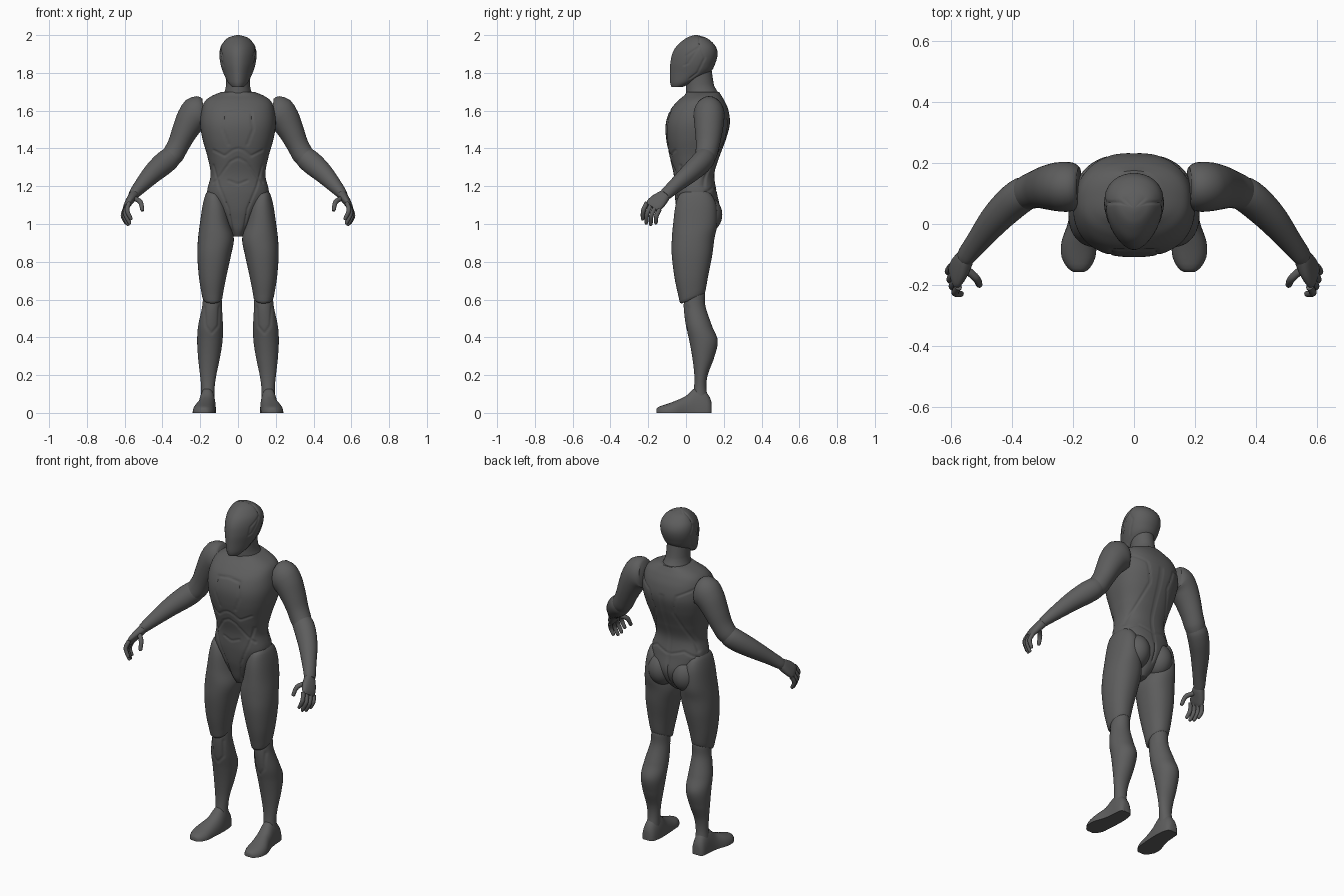
import bpy, bmesh, math
from mathutils import Vector

cube = bpy.data.objects.get("Cube")
if cube:
    bpy.data.objects.remove(cube)

grey = bpy.data.materials.new("dark grey")
grey.use_nodes = True
tone = (0.11, 0.11, 0.11, 1)
grey.diffuse_color = tone
shader = grey.node_tree.nodes["Principled BSDF"]
shader.inputs["Base Color"].default_value = tone
shader.inputs["Roughness"].default_value = 0.7


def spline(rows, res):
    """Catmull-Rom resampling of rows; the first three values are the centre."""
    out = []
    for i in range(len(rows) - 1):
        a, b, c, d = (rows[min(max(i + k, 0), len(rows) - 1)] for k in (-1, 0, 1, 2))
        steps = max(2, int((Vector(b[:3]) - Vector(c[:3])).length / res))
        for s in range(steps):
            t = s / steps
            out.append([q + t / 2 * (r - p + t * (2*p - 5*q + 4*r - w + t * (3*q - 3*r + w - p)))
                        for p, q, r, w in zip(a, b, c, d)])
    return out + [list(rows[-1])]


def finish(name, bm, mirror):
    bmesh.ops.recalc_face_normals(bm, faces=bm.faces)
    mesh = bpy.data.meshes.new(name)
    bm.to_mesh(mesh)
    bm.free()
    obj = bpy.data.objects.new(name, mesh)
    bpy.context.collection.objects.link(obj)
    mesh.materials.append(grey)
    if mirror:
        mod = obj.modifiers.new("Mirror", "MIRROR")
        mod.use_mirror_merge = False
    bpy.ops.object.select_all(action="DESELECT")
    obj.select_set(True)
    bpy.context.view_layer.objects.active = obj
    bpy.ops.object.shade_smooth_by_angle(angle=math.radians(50))
    return obj


def loft(name, rows, n=2.0, sides=32, res=0.015, mirror=True, shape=None, grooves=None):
    """Skin superellipse rings; each row holds centre, first axis, second axis."""
    bm = bmesh.new()
    rings = []
    for row in spline(rows, res):
        c, u, v = Vector(row[:3]), Vector(row[3:6]), Vector(row[6:9])
        ring = []
        for k in range(sides):
            a = math.tau * k / sides
            p, q = (math.copysign(abs(f) ** (2 / n), f) for f in (math.cos(a), math.sin(a)))
            if shape:
                p, q = shape(p, q)
            ring.append(bm.verts.new(c + u * p + v * q))
        rings.append(ring)
    for r0, r1 in zip(rings, rings[1:]):
        for k in range(sides):
            j = (k + 1) % sides
            bm.faces.new((r0[k], r0[j], r1[j], r1[k]))
    bm.faces.new(rings[0])
    bm.faces.new(rings[-1])
    if grooves:
        bmesh.ops.recalc_face_normals(bm, faces=bm.faces)
        bm.normal_update()
        moves = [(v, v.normal * grooves(v.co)) for v in bm.verts]
        for v, m in moves:
            v.co -= m
    return finish(name, bm, mirror)


def level(z, x0, x1, y0, y1, tilt=0.0):
    """Horizontal section given by its extents."""
    ry = (y1 - y0) / 2
    return ((x0 + x1) / 2, (y0 + y1) / 2, z, (x1 - x0) / 2, 0, 0, 0, ry, tilt * ry)


def limb(rows):
    """Sections square to a path of points with two radii."""
    out = []
    for i, (x, y, z, ra, rb) in enumerate(rows):
        t = Vector(rows[min(i + 1, len(rows) - 1)][:3]) - Vector(rows[max(i - 1, 0)][:3])
        t.normalize()
        v = Vector((0, 1, 0))
        v = (v - t * v.dot(t)).normalized()
        u = v.cross(t)
        out.append((x, y, z, *(u * ra), *(v * rb)))
    return out


def cut(u, v, lines, width=0.008, depth=0.005):
    """Groove depth at a point near any of the lines."""
    p, best = Vector((u, v)), 1.0
    for line in lines:
        for a, b in zip(line, line[1:]):
            a, b = Vector(a), Vector(b)
            t = min(max((p - a).dot(b - a) / (b - a).length_squared, 0), 1)
            best = min(best, (p - a - (b - a) * t).length)
    return depth * max(0, 1 - best / width)


# Torso with rib, belly, hip, spine and shoulder blade lines
FRONT = [((0, 1.4), (.03, 1.39), (.07, 1.36), (.13, 1.39)),
         ((0, 1.35), (.04, 1.33), (.1, 1.25), (.13, 1.22)),
         ((.13, 1.31), (.1, 1.2), (.05, 1.08), (.03, .96)),
         ((0, 1.21), (.05, 1.23)),
         ((.0, 1.6), (.07, 1.59), (.08, 1.5), (.05, 1.42))]
BACK = [((0, 1.55), (0, 1.0)), ((.17, 1.6), (.09, 1.56), (.06, 1.45), (.11, 1.3), (.15, 1.2)),
        ((0, 1.17), (.09, 1.2), (.15, 1.17))]


def torso_lines(co):
    return cut(abs(co.x), co.z, FRONT if co.y < 0.05 else BACK)


trunk = [(.935, .025, .0, .09), (.97, .045, -.02, .13), (1.02, .08, -.035, .165),
         (1.08, .12, -.05, .18), (1.16, .163, -.06, .165), (1.26, .145, -.065, .15),
         (1.35, .16, -.085, .175), (1.45, .188, -.105, .212), (1.53, .2, -.107, .232),
         (1.6, .193, -.085, .225), (1.65, .175, -.045, .205), (1.68, .135, -.01, .187),
         (1.7, .085, .005, .175)]
loft("torso", [level(z, -w, w, f, b) for z, w, f, b in trunk], n=2.4, sides=144,
     res=.006, mirror=False, grooves=torso_lines)

# Neck
neck = [(1.64, .09, 0, .19), (1.69, .075, .0, .175), (1.73, .064, .0, .15), (1.82, .062, .0, .135)]
loft("neck", [level(z, -w, w, f, b) for z, w, f, b in neck], sides=48, mirror=False)

# Head with a pointed mask front, ear recess and cap seam
EAR = [((.07, 1.94), (.0, 1.89), (-.01, 1.84), (.01, 1.85), (.07, 1.94)),
       ((.07, 1.94), (.1, 1.88), (.06, 1.8), (.02, 1.77)), ((.07, 1.94), (.07, 2.0))]
skull = [(1.725, .03, -.077, -.02), (1.75, .052, -.084, .04), (1.8, .076, -.085, .125),
         (1.85, .091, -.083, .155), (1.9, .096, -.073, .167), (1.94, .089, -.051, .157),
         (1.973, .067, -.015, .127), (1.99, .043, .013, .097), (2.0, .008, .045, .06)]
loft("head", [level(z, -w, w, f, b) for z, w, f, b in skull], sides=112, res=.005, mirror=False,
     shape=lambda p, q: (p * (1 + .22 * q), q), grooves=lambda co: cut(co.y, co.z, EAR, .007, .004))

# Thighs, cut on a slant above the knee
thigh = [(1.185, .125, .15, .03, .08, 0), (1.16, .09, .17, -.03, .13, 0),
         (1.1, .06, .187, -.055, .16, 0), (1.0, .04, .202, -.068, .165, 0),
         (.92, .022, .212, -.075, .15, 0), (.83, .038, .215, -.075, .138, 0),
         (.72, .062, .207, -.06, .118, .1), (.64, .078, .194, -.04, .106, .3),
         (.61, .083, .187, -.032, .1, .4), (.602, .093, .178, -.02, .09, .4)]
loft("thigh", [level(*r) for r in thigh], n=2.2, sides=48)

# Buttocks
bm = bmesh.new()
bmesh.ops.create_uvsphere(bm, u_segments=32, v_segments=20, radius=1)
for v in bm.verts:
    v.co = Vector((.078, .1, 1.05)) + Vector((v.co.x * .08, v.co.y * .092, v.co.z * .1))
finish("buttock", bm, True)

# Lower legs with a knee guard line
GUARD = [((.1, .56), (.105, .46), (.14, .42), (.17, .46), (.178, .56))]
shin = [(.67, .1, .17, .01, .09), (.63, .088, .183, -.005, .1), (.56, .085, .19, -.012, .104),
        (.46, .08, .211, .0, .138), (.38, .082, .216, .018, .168), (.29, .096, .211, .034, .148),
        (.2, .115, .201, .044, .115), (.13, .124, .195, .042, .108), (.06, .125, .2, .03, .12)]
loft("lower_leg", [level(*r) for r in shin], sides=72, res=.008,
     grooves=lambda co: cut(co.x, co.z, GUARD, .009, .004) if co.y < .05 else 0)

# Feet, lofted from heel to toe with flat soles
foot = [(.136, .165, .02, .05), (.125, .165, .036, .085), (.09, .163, .043, .125),
        (.045, .163, .046, .13), (.0, .168, .05, .09), (-.06, .18, .058, .062),
        (-.11, .182, .055, .044), (-.145, .181, .036, .032), (-.157, .181, .018, .02)]
loft("foot", [(x, y, 0, w, 0, 0, 0, 0, h) for y, x, w, h in foot], n=2.3, sides=40,
     shape=lambda p, q: (p, max(q, 0)))

# Arms in two parts meeting at the elbow
loft("upper_arm", limb([(.18, .122, 1.594, .07, .065), (.195, .122, 1.592, .088, .076),
                        (.22, .122, 1.583, .092, .082), (.25, .122, 1.55, .08, .08),
                        (.285, .12, 1.485, .067, .072), (.315, .115, 1.42, .058, .063),
                        (.345, .105, 1.365, .057, .057), (.37, .09, 1.335, .05, .05)]), sides=40)
loft("forearm", limb([(.335, .112, 1.38, .045, .045), (.36, .1, 1.35, .058, .056),
                      (.4, .07, 1.315, .06, .056), (.455, .015, 1.265, .052, .05),
                      (.515, -.06, 1.2, .038, .038), (.548, -.102, 1.162, .029, .034),
                      (.555, -.112, 1.152, .026, .03)]), sides=40)

# Hands
loft("palm", limb([(.545, -.1, 1.165, .02, .025), (.556, -.117, 1.148, .024, .034),
                   (.573, -.145, 1.123, .021, .044), (.587, -.17, 1.1, .016, .045),
                   (.593, -.18, 1.088, .01, .038)]), n=2.5, sides=24, res=.008)


def digit(name, base, bend, tip, r):
    path = [(*base, r, r), (*bend, r, r), (*tip, r * .8, r * .8),
            (*(Vector(tip) + (Vector(tip) - Vector(bend)) * .15), r * .3, r * .3)]
    loft(name, limb(path), sides=12, res=.01)


for i, name in enumerate(("index", "middle", "ring", "little")):
    base = Vector((.576 + .008 * i, -.206 + .022 * i, 1.113 - .012 * i))
    length = (.9, 1, .95, .75)[i]
    bend = base + Vector((.012, -.022, -.045)) * length
    tip = bend + Vector((-.022, -.004, -.05)) * length
    digit(name + "_finger", base, bend, tip, .012)
digit("thumb", (.56, -.14, 1.14), (.518, -.178, 1.118), (.507, -.2, 1.075), .013)
